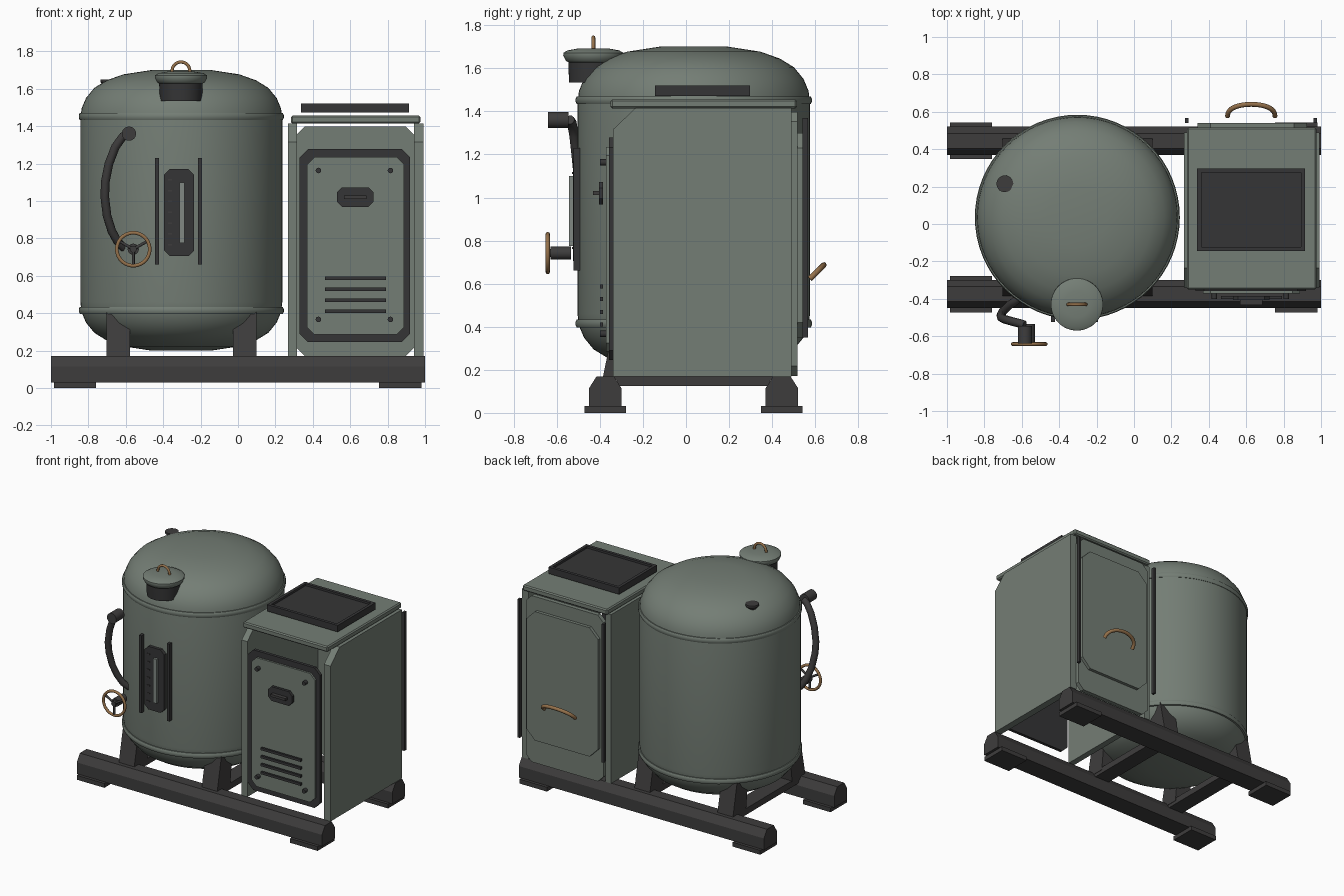
import bpy, bmesh, math
from mathutils import Vector

if "Cube" in bpy.data.objects:
    bpy.data.objects.remove(bpy.data.objects["Cube"])


def material(name, rgb):
    m = bpy.data.materials.new(name)
    m.diffuse_color = (*rgb, 1)
    m.use_nodes = True
    m.node_tree.nodes["Principled BSDF"].inputs["Base Color"].default_value = m.diffuse_color
    return m


GREEN = material("sage_green", (0.175, 0.208, 0.178))
DARK = material("dark_grey", (0.048, 0.046, 0.046))
BLACK = material("charcoal", (0.036, 0.036, 0.037))
COPPER = material("copper", (0.30, 0.165, 0.07))
GLASS = material("gauge_glass", (0.22, 0.25, 0.23))


def finish(name, bm, mat, smooth=None):
    bmesh.ops.recalc_face_normals(bm, faces=bm.faces)
    me = bpy.data.meshes.new(name)
    bm.to_mesh(me)
    bm.free()
    me.materials.append(mat)
    ob = bpy.data.objects.new(name, me)
    bpy.context.collection.objects.link(ob)
    if smooth:
        bpy.ops.object.select_all(action='DESELECT')
        ob.select_set(True)
        bpy.context.view_layer.objects.active = ob
        bpy.ops.object.shade_smooth_by_angle(angle=math.radians(smooth))
    return ob


def prism(name, pts, vec, mat):
    """Extrude a polygon of 3D points along a vector."""
    bm = bmesh.new()
    a = [bm.verts.new(p) for p in pts]
    b = [bm.verts.new(Vector(p) + Vector(vec)) for p in pts]
    bm.faces.new(a)
    bm.faces.new(b)
    for i in range(len(a)):
        j = (i + 1) % len(a)
        bm.faces.new((a[i], a[j], b[j], b[i]))
    return finish(name, bm, mat)


def plate(name, x0, x1, y0, y1, z0, z1, mat, c=0.0):
    """Upright plate facing the front, with chamfered corners of size c."""
    if c:
        p = [(x0 + c, z0), (x1 - c, z0), (x1, z0 + c), (x1, z1 - c),
             (x1 - c, z1), (x0 + c, z1), (x0, z1 - c), (x0, z0 + c)]
    else:
        p = [(x0, z0), (x1, z0), (x1, z1), (x0, z1)]
    return prism(name, [(x, y0, z) for x, z in p], (0, y1 - y0, 0), mat)


def lathe(name, profile, centre, mat, axis='z', n=48, smooth=35):
    """Revolve (radius, offset) pairs around z or y, closing both ends."""
    bm = bmesh.new()
    rings = []
    for r, h in profile:
        ring = []
        for i in range(n):
            a = 2 * math.pi * i / n
            u, v = r * math.cos(a), r * math.sin(a)
            o = (u, v, h) if axis == 'z' else (u, h, v)
            ring.append(bm.verts.new(Vector(centre) + Vector(o)))
        rings.append(ring)
    for a, b in zip(rings, rings[1:]):
        for i in range(n):
            j = (i + 1) % n
            bm.faces.new((a[i], a[j], b[j], b[i]))
    bm.faces.new(rings[0])
    bm.faces.new(rings[-1])
    return finish(name, bm, mat, smooth)


def tube(name, pts, r, mat, cyclic=False):
    """Round tube following a smooth path."""
    cu = bpy.data.curves.new(name, 'CURVE')
    cu.dimensions = '3D'
    cu.bevel_depth = r
    cu.bevel_resolution = 3
    cu.use_fill_caps = True
    s = cu.splines.new('POLY')
    s.points.add(len(pts) - 1)
    for p, q in zip(s.points, pts):
        p.co = (*q, 1)
    s.use_cyclic_u = cyclic
    ob = bpy.data.objects.new(name, cu)
    bpy.context.collection.objects.link(ob)
    bpy.ops.object.select_all(action='DESELECT')
    ob.select_set(True)
    bpy.context.view_layer.objects.active = ob
    bpy.ops.object.convert(target='MESH')
    ob = bpy.context.object
    ob.data.materials.clear()
    ob.data.materials.append(mat)
    bpy.ops.object.shade_smooth_by_angle(angle=math.radians(45))


def arch(name, centre, half, rise, r, mat):
    """Handle: half-ellipse across x, rising along a vector."""
    pts = []
    for i in range(17):
        a = math.pi * i / 16
        pts.append(Vector(centre) + Vector((half * math.cos(a), 0, 0)) + Vector(rise) * math.sin(a) ** 0.8)
    tube(name, pts, r, mat)


# Skid beams with chamfered tops, and feet
for side, yc in (("front", -0.375), ("back", 0.445)):
    sec = [(-.075, .03), (.075, .03), (.075, .115), (.04, .17), (-.04, .17), (-.075, .115)]
    prism(side + "_skid_beam", [(-1, yc + y, z) for y, z in sec], (2, 0, 0), DARK)
    for s, x0 in (("left", -.985), ("right", .755)):
        plate(f"{side}_{s}_foot", x0, x0 + .225, yc - .097, yc + .097, 0, .032, DARK)

# Cross members and splayed tank legs
TX, TY = -0.303, 0.036
for s, xc in (("left", -.64), ("right", .037)):
    plate(s + "_cross_member", xc - .06, xc + .06, -.32, .39, .125, .172, DARK)
    for side, d in (("front", -1), ("back", 1)):
        sec = [(.425, .15), (.27, .15), (.24, .42), (.37, .42)]
        prism(f"{side}_{s}_leg", [(xc - .063, TY + d * y, z) for y, z in sec], (.126, 0, 0), DARK)

# Tank body with domed ends and seam bands
half = [(.16, .75), (.31, .727), (.40, .695), (.465, .655), (.51, .60), (.533, .545), (.54, .49)]
prof = [(r, -h) for r, h in half] + half[::-1]
lathe("tank", prof, (TX, TY, .95), GREEN, n=64)
for s, z in (("upper", 1.452), ("lower", .415)):
    lathe(s + "_tank_band", [(.53, -.018), (.543, -.018), (.548, -.008), (.548, .008), (.543, .018), (.53, .018)],
          (TX, TY, z), GREEN, n=64)

# Filler port with lid and handle
FX, FY = -.305, -.43
lathe("filler_neck", [(.113, 1.535), (.117, 1.64)], (FX, FY, 0), BLACK)
lathe("filler_lid", [(.115, 1.627), (.128, 1.635), (.14, 1.66), (.139, 1.672), (.12, 1.683), (.07, 1.692)],
      (FX, FY, 0), GREEN)
arch("filler_handle", (FX, FY, 1.685), .048, (0, 0, .058), .009, COPPER)

# Relief valve on the dome
lathe("valve_stem", [(.02, 1.57), (.024, 1.62)], (-.69, .215, 0), COPPER, n=20)
lathe("valve_cap", [(.025, 1.612), (.045, 1.635), (.045, 1.65)], (-.69, .215, 0), DARK, n=24)

# Curved pipe with end fitting
path = [(-.585, -.54, 1.36), (-.615, -.53, 1.345), (-.655, -.52, 1.29), (-.69, -.51, 1.20), (-.71, -.50, 1.10),
        (-.712, -.487, 1.02), (-.70, -.465, .92), (-.675, -.44, .84), (-.645, -.42, .785), (-.61, -.39, .75)]
tube("pipe", path, .023, DARK)
lathe("pipe_end_fitting", [(.038, -.64), (.038, -.545)], (-.583, 0, 1.36), DARK, 'y', 24)

# Hand wheel
W = Vector((-.56, -.642, .742))
lathe("wheel_shaft", [(.03, -.63), (.03, -.535)], (W.x, 0, W.z), DARK, 'y', 20)
tube("wheel_rim", [W + Vector((.088 * math.cos(i * math.pi / 20), 0, .088 * math.sin(i * math.pi / 20)))
                   for i in range(40)], .010, COPPER, True)
lathe("wheel_hub", [(.018, -.652), (.018, -.62)], (W.x, 0, W.z), DARK, 'y', 16)
for k in range(3):
    a = math.radians(30 + 120 * k)
    tube(f"wheel_spoke_{k + 1}", [W, W + Vector((.086 * math.cos(a), 0, .086 * math.sin(a)))], .008, DARK)

# Level gauge with ticks and guard bars
plate("gauge_plate", -.395, -.235, -.525, -.48, .705, 1.17, BLACK, .03)
plate("gauge_glass", -.312, -.285, -.543, -.524, .775, 1.10, GLASS)
for i in range(7):
    plate(f"gauge_tick_{i + 1}", -.375, -.352, -.529, -.524, .762 + i * .058, .770 + i * .058, DARK)
for s, x in (("left", -.433), ("right", -.203)):
    plate(s + "_gauge_bar", x - .01, x + .01, -.523, -.47, .66, 1.23, BLACK)

# Cabinet side panels with chamfered front corner
for s, x0, w in (("left", .268, .047), ("right", .94, .053)):
    sec = [(-.34, .17), (.49, .17), (.49, 1.415), (-.235, 1.415), (-.34, 1.315)]
    prism(s + "_cabinet_side", [(x0, y, z) for y, z in sec], (w, 0, 0), GREEN)

# Cabinet lid and raised tray
lid = plate("cabinet_lid", .283, .975, -.35, .515, 1.414, 1.456, GREEN)
bev = lid.modifiers.new("edge", 'BEVEL')
bev.width = .008
plate("tray_panel", .355, .90, -.125, .28, 1.475, 1.505, BLACK)
for s, y in (("front", -.145), ("back", .275)):
    plate(s + "_tray_rim", .338, .915, y, y + .022, 1.472, 1.52, BLACK)
for s, x in (("left", .338), ("right", .893)):
    plate(s + "_tray_rim", x, x + .022, -.123, .275, 1.472, 1.52, BLACK)

# Cabinet back panel, hatch, rods and handle
plate("back_panel", .312, .943, .485, .517, .172, 1.398, GREEN, .045)
plate("back_hatch", .34, .925, .517, .54, .35, 1.30, GREEN, .07)
for s, x in (("left", .283), ("right", .97)):
    plate(s + "_back_rod", x - .009, x + .009, .54, .567, .35, 1.37, BLACK)
arch("back_handle", (.627, .575, .622), .127, (0, .065, .065), .013, COPPER)

# Front door: dark frame with green plate
plate("door_frame", .33, .92, -.358, -.335, .245, 1.278, BLACK, .045)
plate("door_panel", .37, .888, -.372, -.357, .285, 1.235, GREEN, .04)
for i, (x, z) in enumerate([(.43, 1.163), (.815, 1.163), (.43, .367), (.815, .367)]):
    lathe(f"door_bolt_{i + 1}", [(.015, -.40), (.015, -.37)], (x, 0, z), BLACK, 'y', 12)
plate("latch_plate", .528, .725, -.405, -.385, .968, 1.073, BLACK, .028)
plate("latch_bar", .567, .688, -.432, -.404, 1.012, 1.03, DARK)
for i in range(4):
    z = .41 + i * .059
    plate(f"door_vent_{i + 1}", .465, .79, -.40, -.385, z - .009, z + .009, BLACK)
